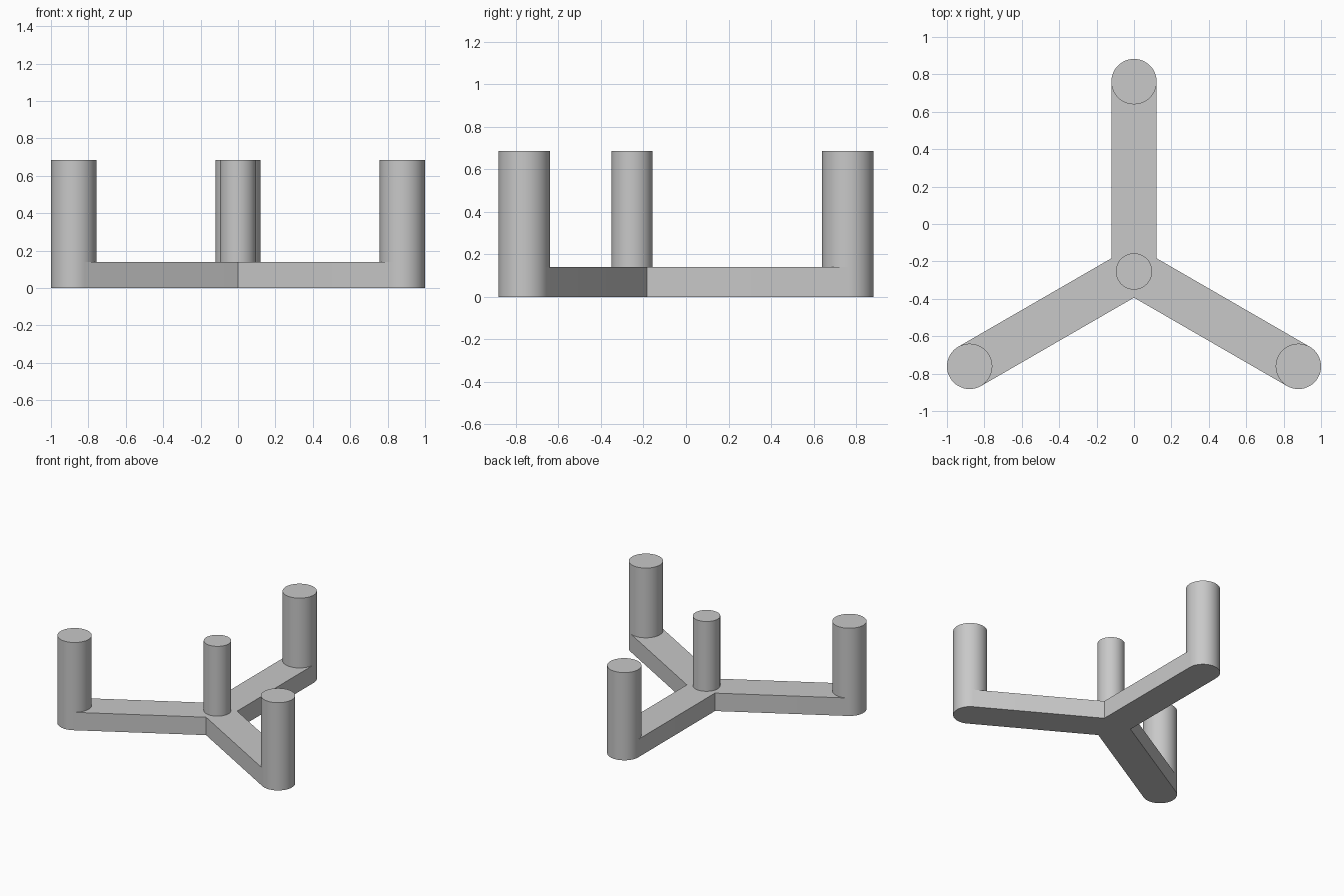
import bpy
import bmesh
from math import sin, cos, pi, radians
from mathutils import Vector

cube = bpy.data.objects.get("Cube")
if cube:
    bpy.data.objects.remove(cube)

HUB = Vector((0, -0.2537, 0))
REACH = 1.0147      # hub centre to outer post centre
RADIUS = 0.1213     # outer post radius and half the arm width
HUB_RADIUS = 0.097
BASE = 0.14
TOP = 0.685
SEGMENTS = 48
ANGLES = [radians(90 + 120 * i) for i in range(3)]

grey = bpy.data.materials.new("plain grey")
grey.use_nodes = True
colour = (0.58, 0.58, 0.58, 1)
grey.diffuse_color = colour
grey.node_tree.nodes["Principled BSDF"].inputs["Base Color"].default_value = colour


def polar(radius, angle):
    return Vector((radius * cos(angle), radius * sin(angle), 0))


def prism(name, outline, bottom, top):
    """Extrude a flat outline into a solid with smooth curved sides."""
    bm = bmesh.new()
    face = bm.faces.new([bm.verts.new((p.x, p.y, bottom)) for p in outline])
    grown = bmesh.ops.extrude_face_region(bm, geom=[face], use_keep_orig=True)
    verts = [v for v in grown["geom"] if isinstance(v, bmesh.types.BMVert)]
    bmesh.ops.translate(bm, verts=verts, vec=(0, 0, top - bottom))
    bmesh.ops.recalc_face_normals(bm, faces=bm.faces)
    mesh = bpy.data.meshes.new(name)
    bm.to_mesh(mesh)
    bm.free()
    mesh.materials.append(grey)
    obj = bpy.data.objects.new(name, mesh)
    bpy.context.collection.objects.link(obj)
    bpy.ops.object.select_all(action="DESELECT")
    obj.select_set(True)
    bpy.context.view_layer.objects.active = obj
    bpy.ops.object.shade_smooth_by_angle(angle=radians(30))
    return obj


def post(name, centre, radius, start):
    ring = [centre + polar(radius, start + 2 * pi * i / SEGMENTS)
            for i in range(SEGMENTS)]
    prism(name, ring, BASE, TOP)


# Three-armed base: a rounded tip per arm, then the notch before the next arm
outline = []
for a in ANGLES:
    tip = HUB + polar(REACH, a)
    half = SEGMENTS // 2
    outline += [tip + polar(RADIUS, a - pi / 2 + pi * i / half)
                for i in range(half + 1)]
    outline.append(HUB + polar(RADIUS / cos(pi / 6), a + pi / 3))
prism("three_arm_base", outline, 0, BASE)

# Outer posts on the arm tips, and the thinner centre post
for name, a in zip(("back_post", "front_right_post", "front_left_post"), ANGLES):
    post(name, HUB + polar(REACH, a), RADIUS, a - pi / 2)
post("centre_post", HUB, HUB_RADIUS, 0)
